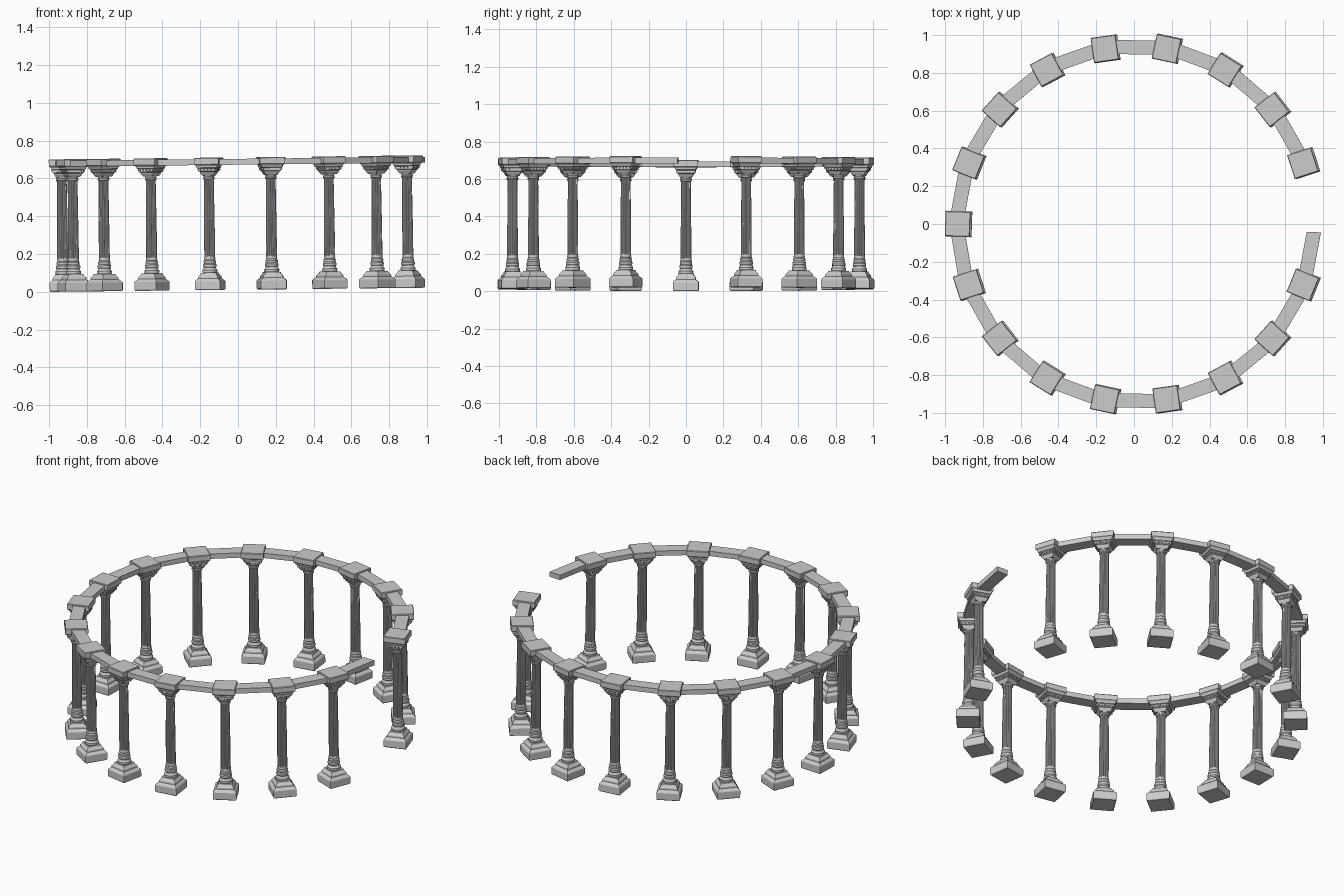
import bpy, bmesh
from math import sin, cos, pi, radians
from mathutils import Matrix

if "Cube" in bpy.data.objects:
    bpy.data.objects.remove(bpy.data.objects["Cube"])

R = 0.942          # ring radius of the column centres
STEP = 20          # degrees between columns, one column missing at 0
TILT = (Matrix.Translation((0.016, 0, 0.011)) @
        Matrix.Rotation(radians(-0.63), 4, 'Y'))


def square(h, z):
    return [(-h, -h, z), (h, -h, z), (h, h, z), (-h, h, z)]


def circle(r, z, n=24):
    return [(r * cos(2 * pi * i / n), r * sin(2 * pi * i / n), z) for i in range(n)]


def fluted(r, z, n=48):
    # every third point is sunk to form a groove
    out = []
    for i in range(n):
        q = r * (1, 1, 0.84)[i % 3]
        out.append((q * cos(2 * pi * i / n), q * sin(2 * pi * i / n), z))
    return out


def loft(bm, loops):
    rings = [[bm.verts.new(c) for c in lp] for lp in loops]
    n = len(rings[0])
    for a, b in zip(rings, rings[1:]):
        for i in range(n):
            j = (i + 1) % n
            bm.faces.new((a[i], a[j], b[j], b[i]))
    bm.faces.new(rings[0][::-1])
    bm.faces.new(rings[-1])


def finish(bm, name):
    bmesh.ops.recalc_face_normals(bm, faces=bm.faces)
    me = bpy.data.meshes.new(name)
    bm.to_mesh(me)
    bm.free()
    return me


def place(me, name, mat):
    ob = bpy.data.objects.new(name, me)
    ob.matrix_world = mat
    bpy.context.collection.objects.link(ob)


def dentils(bm, half, z, size, count):
    # row of small blocks around a square band
    for k in range(4):
        rot = Matrix.Rotation(k * pi / 2, 4, 'Z')
        for i in range(count):
            t = -half + 2 * half * (i + 0.5) / count
            m = rot @ Matrix.Translation((half, t, z)) @ Matrix.Diagonal((size, size, size, 1))
            bmesh.ops.create_cube(bm, size=1, matrix=m)


# base: square plinth, sloped step, round mouldings
bm = bmesh.new()
loft(bm, [square(h, z) for h, z in
          [(.064, 0), (.068, .006), (.068, .046), (.064, .052), (.053, .062),
           (.052, .072), (.042, .084), (.040, .092)]])
loft(bm, [circle(r, z) for r, z in
          [(.036, .088), (.040, .097), (.040, .106), (.034, .113), (.032, .120),
           (.036, .126), (.036, .135), (.031, .141), (.033, .147), (.033, .154),
           (.028, .160), (.030, .166), (.029, .174), (.026, .180)]])
base = finish(bm, "column_base")

# shaft: grooved, slightly tapering
bm = bmesh.new()
loft(bm, [fluted(r, z) for r, z in [(.029, .172), (.0285, .30), (.027, .45), (.0255, .598)]])
shaft = finish(bm, "column_shaft")

# capital: neck rings, flaring bell, dentil band, square slab
bm = bmesh.new()
loft(bm, [circle(r, z) for r, z in
          [(.027, .584), (.031, .589), (.031, .596), (.028, .600), (.030, .606), (.036, .618)]])
loft(bm, [square(h, z) for h, z in
          [(.030, .606), (.038, .618), (.041, .626), (.047, .630), (.047, .644),
           (.055, .648), (.056, .656), (.062, .663), (.066, .666), (.066, .697),
           (.063, .701)]])
dentils(bm, .048, .639, .010, 5)
capital = finish(bm, "capital")

# lintel: straight beam with ends cut along the ring radii
bm = bmesh.new()
a0, a1 = radians(1.5), radians(17.4)


def lintel_end(a):
    return [(r * cos(a), r * sin(a), z)
            for r, z in [(.907, .662), (.982, .662), (.982, .693), (.907, .693)]]


loft(bm, [lintel_end(a0), lintel_end(a1)])
lintel = finish(bm, "lintel")

# ring of columns, each carrying a beam to the next one
for k in range(1, 18):
    turn = Matrix.Rotation(radians(k * STEP), 4, 'Z')
    spot = TILT @ turn @ Matrix.Translation((R, 0, 0)) @ Matrix.Rotation(radians(-2), 4, 'Z')
    for me in (base, shaft, capital):
        place(me, f"{me.name}_{k}", spot)
    place(lintel, f"lintel_{k}", TILT @ turn)
